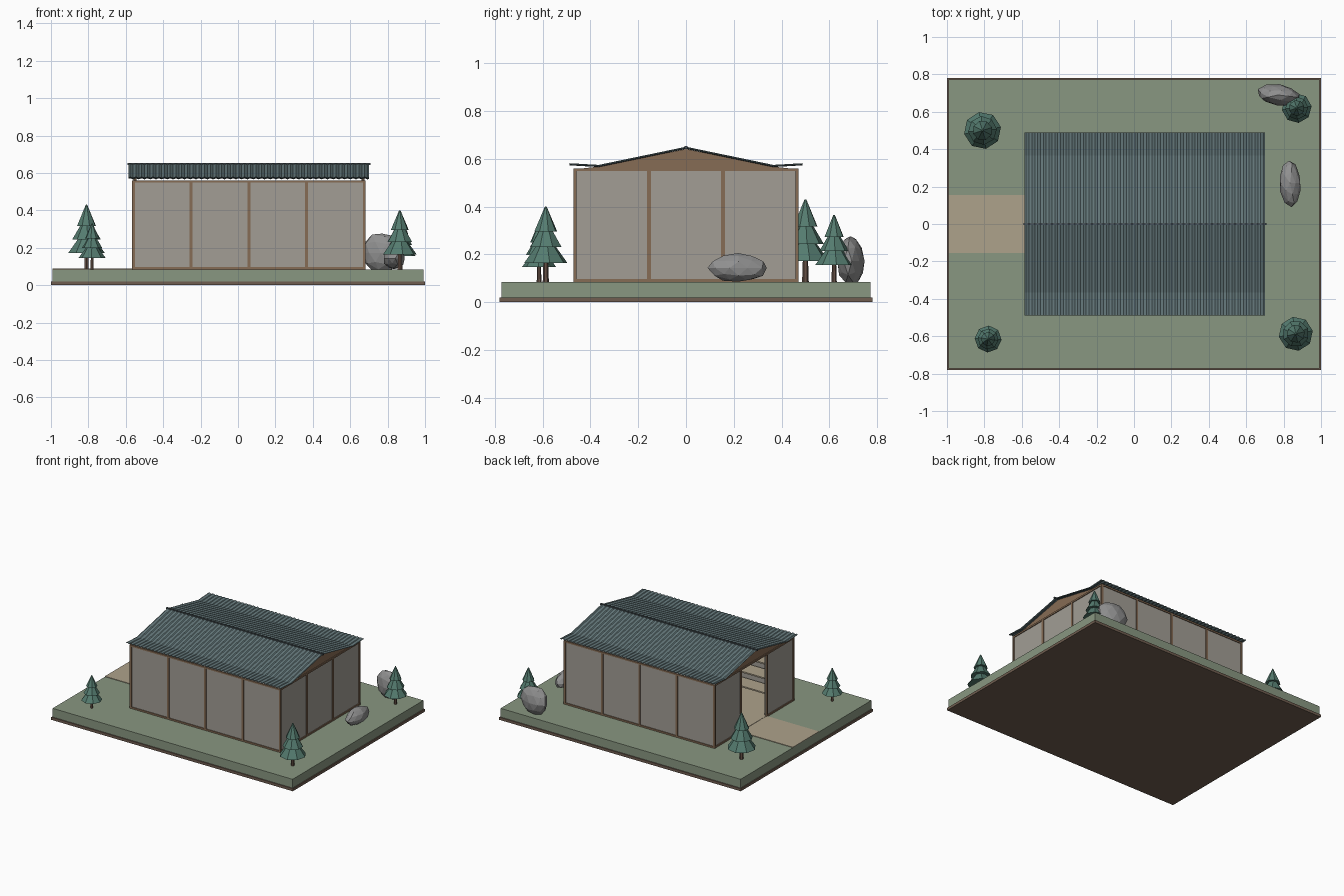
import bpy, bmesh, math, random
from mathutils import Matrix, Vector

if "Cube" in bpy.data.objects:
    bpy.data.objects.remove(bpy.data.objects["Cube"])

random.seed(4)


def mat(name, r, g, b):
    m = bpy.data.materials.new(name)
    m.diffuse_color = (r, g, b, 1)
    m.use_nodes = True
    m.node_tree.nodes["Principled BSDF"].inputs["Base Color"].default_value = m.diffuse_color
    return m


GRASS = mat("grass", 0.25, 0.31, 0.22)
SOIL = mat("soil", 0.16, 0.11, 0.08)
SAND = mat("sand", 0.42, 0.36, 0.26)
WALL = mat("wall_panel", 0.36, 0.34, 0.30)
WOOD = mat("timber", 0.24, 0.15, 0.09)
ROOF = mat("roof_metal", 0.13, 0.19, 0.20)
CAP = mat("ridge_metal", 0.07, 0.09, 0.10)
LEAF = mat("needles", 0.09, 0.20, 0.16)
BARK = mat("bark", 0.13, 0.08, 0.06)
STONE = mat("stone", 0.28, 0.28, 0.28)


def finish(bm, name, material):
    bmesh.ops.recalc_face_normals(bm, faces=bm.faces)
    me = bpy.data.meshes.new(name)
    bm.to_mesh(me)
    bm.free()
    me.materials.append(material)
    ob = bpy.data.objects.new(name, me)
    bpy.context.collection.objects.link(ob)
    return ob


def box(name, x0, x1, y0, y1, z0, z1, material):
    bm = bmesh.new()
    bmesh.ops.create_cube(bm, size=1)
    for v in bm.verts:
        v.co = Vector(((x0 + x1) / 2 + v.co.x * (x1 - x0),
                       (y0 + y1) / 2 + v.co.y * (y1 - y0),
                       (z0 + z1) / 2 + v.co.z * (z1 - z0)))
    return finish(bm, name, material)


G = 0.085                       # ground level
X0, X1, Y = -0.56, 0.675, 0.465  # wall outer faces
TOP = 0.56
D = 0.155                       # half width of doorway

# ground slab
box("base_plate", -1, 1, -0.78, 0.78, 0, 0.02, SOIL)
box("grass_slab", -0.993, 0.993, -0.773, 0.773, 0.02, G, GRASS)
box("path", -0.993, X0, -D, D, G, G + 0.004, SAND)
box("floor", X0, X1, -Y, Y, G, G + 0.006, SAND)

# wall panels, doorway left open in the left end
T = 0.018
for s, n in ((-1, "front"), (1, "back")):
    box(n + "_wall", X0, X1, *sorted((s * Y, s * (Y - T))), G, TOP, WALL)
    box(n + "_left_wall", X0, X0 + T, *sorted((s * D, s * Y)), G, TOP, WALL)
box("right_wall", X1 - T, X1, -Y, Y, G, TOP, WALL)

# posts, sills and top beams
p = 0.008
for s in (-1, 1):
    for i in range(5):
        x = X0 + (X1 - X0) * i / 4
        box("side_post", x - p, x + p, s * Y - p * 0.7, s * Y + p * 0.7, G, TOP, WOOD)
    for z, n in ((G, "side_sill"), (TOP - 0.012, "side_beam")):
        box(n, X0, X1, s * Y - 0.006, s * Y + 0.006, z, z + 0.012, WOOD)
    for x in (X0, X1):
        box("end_post", x - p * 0.7, x + p * 0.7, s * D - p, s * D + p, G, TOP, WOOD)
    box("left_sill", X0 - 0.006, X0 + 0.006, *sorted((s * D, s * Y)), G, G + 0.012, WOOD)
box("right_sill", X1 - 0.006, X1 + 0.006, -Y, Y, G, G + 0.012, WOOD)
for x in (X0, X1):
    box("end_beam", x - 0.006, x + 0.006, -Y, Y, TOP - 0.012, TOP, WOOD)

# triangular gables
for x, n in ((X0, "left_gable"), (X1 - 0.016, "right_gable")):
    bm = bmesh.new()
    f = bm.faces.new([bm.verts.new((x, y, z)) for y, z in
                      ((-Y, TOP - 0.004), (Y, TOP - 0.004), (0.36, 0.568), (0, 0.641), (-0.36, 0.568))])
    r = bmesh.ops.extrude_face_region(bm, geom=[f])
    bmesh.ops.translate(bm, vec=(0.016, 0, 0),
                        verts=[v for v in r["geom"] if isinstance(v, bmesh.types.BMVert)])
    finish(bm, n, WOOD)

# corrugated roof sheet with flared eaves
profile = [(-0.488, 0.577), (-0.365, 0.570), (0, 0.646), (0.365, 0.570), (0.488, 0.577)]
N = 42 * 4
bm = bmesh.new()
rows = []
for i in range(N + 1):
    x = -0.584 + 1.284 * i / N
    dz = (0, 0.003, 0, -0.003)[i % 4]
    rows.append([bm.verts.new((x, y, z + dz)) for y, z in profile])
for a, b in zip(rows, rows[1:]):
    for j in range(4):
        bm.faces.new((a[j], b[j], b[j + 1], a[j + 1]))
roof = finish(bm, "roof_sheet", ROOF)
sol = roof.modifiers.new("thickness", 'SOLIDIFY')
sol.thickness = 0.003
sol.offset = 0
box("ridge_cap", -0.592, 0.708, -0.006, 0.006, 0.642, 0.653, CAP)

# storage rack seen through the doorway
for z in (0.16, 0.27, 0.38):
    box("rack_shelf", -0.45, 0.55, -0.43, -0.31, z, z + 0.01, SAND)
for x in (-0.45, -0.12, 0.21, 0.54):
    for y in (-0.43, -0.32):
        box("rack_upright", x, x + 0.01, y, y + 0.01, G, 0.42, WOOD)


def cone(name, x, y, z0, z1, r0, r1, sides, turn, material):
    bm = bmesh.new()
    bmesh.ops.create_cone(bm, cap_ends=True, segments=sides, radius1=r0, radius2=r1,
                          depth=z1 - z0, matrix=Matrix.Translation((x, y, (z0 + z1) / 2))
                          @ Matrix.Rotation(turn, 4, 'Z'))
    finish(bm, name, material)


# pine trees: trunk and three stacked cones
for x, y, r, h in ((-0.81, 0.50, 0.10, 0.345), (0.87, 0.62, 0.08, 0.28),
                   (-0.78, -0.615, 0.072, 0.245), (0.865, -0.587, 0.092, 0.315)):
    cone("tree_trunk", x, y, G, G + 0.35 * h, 0.14 * r, 0.10 * r, 6, 0, BARK)
    for a, b, k in ((0.25, 0.64, 1.0), (0.46, 0.82, 0.77), (0.67, 1.0, 0.53)):
        cone("tree_foliage", x, y, G + a * h, G + b * h, k * r, 0.04 * r, 8,
             random.uniform(0, 0.8), LEAF)

# faceted boulders with flat bottoms
for x, y, z, rx, ry, rz, turn in ((0.835, 0.218, 0.143, 0.057, 0.122, 0.06, 0.05),
                                  (0.77, 0.69, 0.172, 0.113, 0.055, 0.11, -0.12)):
    bm = bmesh.new()
    bmesh.ops.create_icosphere(bm, subdivisions=2, radius=1)
    for v in bm.verts:
        v.co *= random.uniform(0.93, 1.06)
    bmesh.ops.transform(bm, verts=bm.verts, matrix=Matrix.Translation((x, y, z))
                        @ Matrix.Rotation(turn, 4, 'Z') @ Matrix.Diagonal((rx, ry, rz, 1)))
    for v in bm.verts:
        v.co.z = max(v.co.z, G - 0.003)
    finish(bm, "boulder", STONE)
